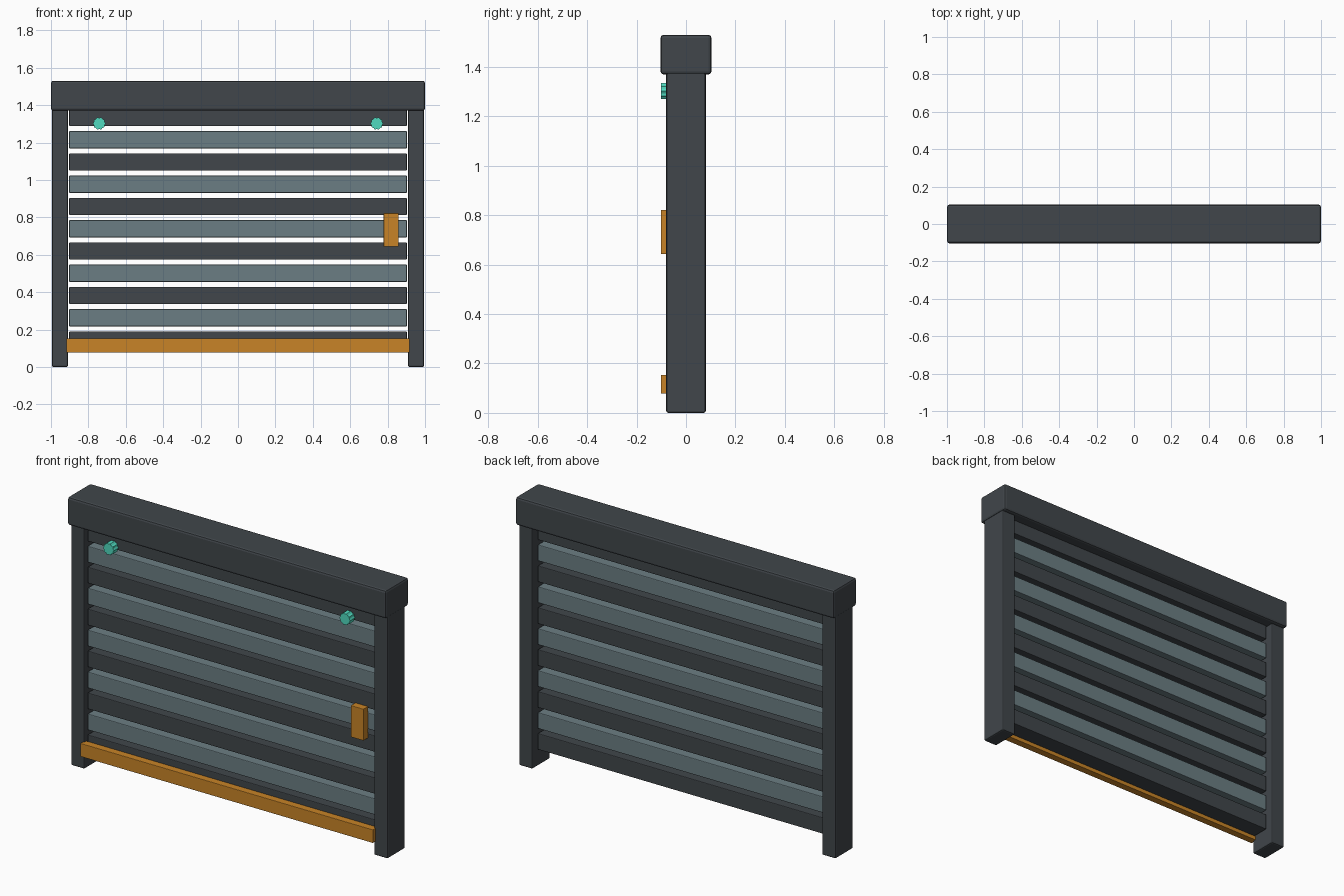
import bpy
import math

old = bpy.data.objects.get("Cube")
if old:
    bpy.data.objects.remove(old, do_unlink=True)


def material(name, rgb):
    mat = bpy.data.materials.new(name)
    mat.use_nodes = True
    colour = (*rgb, 1)
    mat.diffuse_color = colour
    mat.node_tree.nodes["Principled BSDF"].inputs["Base Color"].default_value = colour
    return mat


charcoal = material("charcoal", (0.052, 0.061, 0.069))
steel = material("steel grey", (0.148, 0.208, 0.228))
amber = material("amber", (0.58, 0.23, 0.02))
teal = material("teal", (0.08, 0.70, 0.52))


def box(name, xs, ys, zs, mat, bevel):
    """Box between the given limits on each axis, with softened edges."""
    bpy.ops.mesh.primitive_cube_add(size=1)
    obj = bpy.context.object
    obj.name = name
    spans = (xs, ys, zs)
    size = [b - a for a, b in spans]
    for v in obj.data.vertices:
        v.co = [v.co[i] * size[i] for i in range(3)]
    obj.location = [(a + b) / 2 for a, b in spans]
    obj.data.materials.append(mat)
    mod = obj.modifiers.new("soft edges", "BEVEL")
    mod.width = bevel
    mod.segments = 2
    return obj


# Header housing and side guide rails
box("header_box", (-1, 1), (-0.103, 0.103), (1.37, 1.53), charcoal, 0.012)
for side, x in (("right", -0.952), ("left", 0.952)):
    box(side + "_rail", (x - 0.043, x + 0.043), (-0.08, 0.08), (0, 1.38), charcoal, 0.008)

# Horizontal slats in alternating colours, set back between the rails
for i in range(11):
    z = 0.144 + i * 0.119
    box(f"slat_{i + 1}", (-0.903, 0.903), (-0.06, 0.04), (z - 0.046, z + 0.046),
        steel if i % 2 else charcoal, 0.004)

# Bottom bar and pull handle
box("bottom_bar", (-0.918, 0.918), (-0.102, -0.06), (0.078, 0.153), amber, 0.002)
box("pull_handle", (0.779, 0.859), (-0.102, -0.06), (0.643, 0.822), amber, 0.002)

# Ridged round stops under the header
for side, x in (("right", -0.742), ("left", 0.742)):
    bpy.ops.mesh.primitive_cylinder_add(vertices=20, radius=0.034, depth=0.042,
                                        location=(x, -0.081, 1.302),
                                        rotation=(math.pi / 2, 0, 0))
    stop = bpy.context.object
    stop.name = side + "_stop"
    for v in stop.data.vertices:
        step = round(math.atan2(v.co.y, v.co.x) / (math.pi / 10))
        if step % 2:
            v.co.x *= 0.87
            v.co.y *= 0.87
    stop.data.materials.append(teal)
